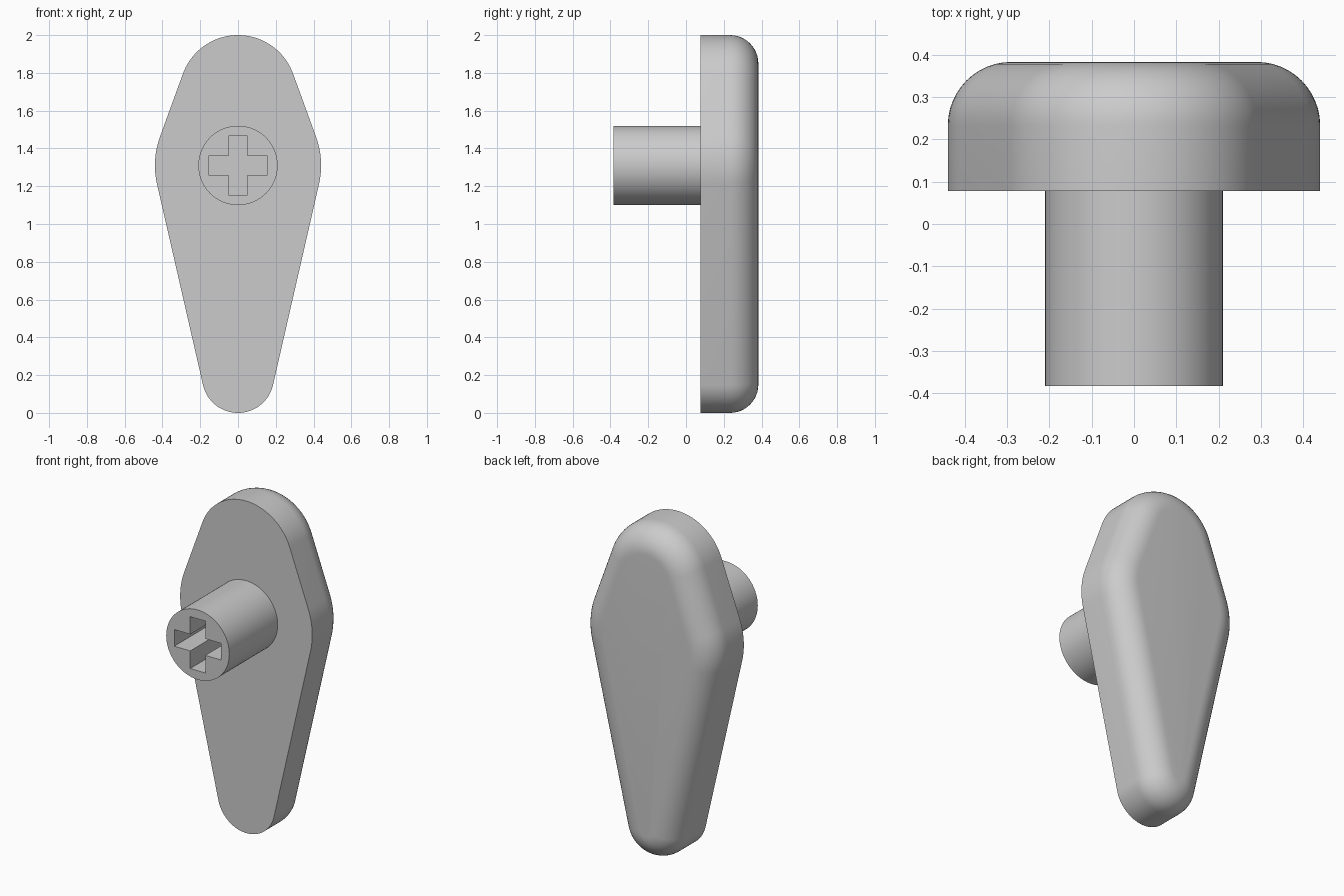
import bpy
import bmesh
from math import sin, cos, asin, pi

cube = bpy.data.objects.get("Cube")
if cube:
    bpy.data.objects.remove(cube, do_unlink=True)

grey = bpy.data.materials.new("plain grey")
grey.use_nodes = True
colour = (0.6, 0.6, 0.6, 1)
grey.diffuse_color = colour
grey.node_tree.nodes["Principled BSDF"].inputs["Base Color"].default_value = colour

HUB_Z = 1.31
FRONT, PLATE_FRONT, BACK = -0.383, 0.078, 0.383
FILLET = 0.15


def arc(z, radius, start, end, steps):
    """Points on a circle centred on the x = 0 axis."""
    angles = [start + (end - start) * i / steps for i in range(steps + 1)]
    return [(radius * cos(a), z + radius * sin(a)) for a in angles]


def outline(inset):
    """Three circles joined by tangent lines, shrunk by the inset."""
    top, hub, tip = 0.31, 0.44, 0.19
    top_z, tip_z = 2 - top, tip
    upper = asin((hub - top) / (top_z - HUB_Z))
    lower = -asin((hub - tip) / (HUB_Z - tip_z))
    return (arc(HUB_Z, hub - inset, lower, upper, 12)
            + arc(top_z, top - inset, upper, pi - upper, 40)
            + arc(HUB_Z, hub - inset, pi - upper, pi - lower, 12)
            + arc(tip_z, tip - inset, pi - lower, 2 * pi + lower, 40))


def loft(name, sections):
    """Skin a closed solid through (y, outline) sections."""
    bm = bmesh.new()
    rings = [[bm.verts.new((x, y, z)) for x, z in pts] for y, pts in sections]
    bm.faces.new(rings[0])
    bm.faces.new(rings[-1])
    for a, b in zip(rings, rings[1:]):
        for i in range(len(a)):
            j = (i + 1) % len(a)
            bm.faces.new((a[i], a[j], b[j], b[i]))
    bmesh.ops.recalc_face_normals(bm, faces=bm.faces)
    mesh = bpy.data.meshes.new(name)
    bm.to_mesh(mesh)
    bm.free()
    obj = bpy.data.objects.new(name, mesh)
    bpy.context.collection.objects.link(obj)
    mesh.materials.append(grey)
    return obj


def activate(obj):
    bpy.ops.object.select_all(action="DESELECT")
    obj.select_set(True)
    bpy.context.view_layer.objects.active = obj


# Plate with a rounded back rim
sections = [(PLATE_FRONT, outline(0))]
for i in range(13):
    t = pi / 2 * i / 12
    sections.append((BACK - FILLET * (1 - sin(t)), outline(FILLET * (1 - cos(t)))))
plate = loft("handle_plate", sections)

# Round stem, sunk slightly into the plate
circle = arc(HUB_Z, 0.21, 0, 2 * pi, 96)[:-1]
stem = loft("stem", [(FRONT, circle), (PLATE_FRONT + 0.01, circle)])

# Cross-shaped socket cut into the stem
w, r = 0.05, 0.156
quarter = [(r, -w), (r, w), (w, w)]
cross = []
for _ in range(4):
    cross += [(x, HUB_Z + z) for x, z in quarter]
    quarter = [(-z, x) for x, z in quarter]
cutter = loft("socket_cutter", [(FRONT - 0.1, cross), (FRONT + 0.4, cross)])
cutter.hide_render = True
cut = stem.modifiers.new("socket", "BOOLEAN")
cut.operation = "DIFFERENCE"
cut.solver = "EXACT"
cut.object = cutter
activate(stem)
bpy.ops.object.modifier_apply(modifier=cut.name)
bpy.data.objects.remove(cutter, do_unlink=True)

for part in (plate, stem):
    activate(part)
    bpy.ops.object.shade_smooth_by_angle(angle=pi / 6)
